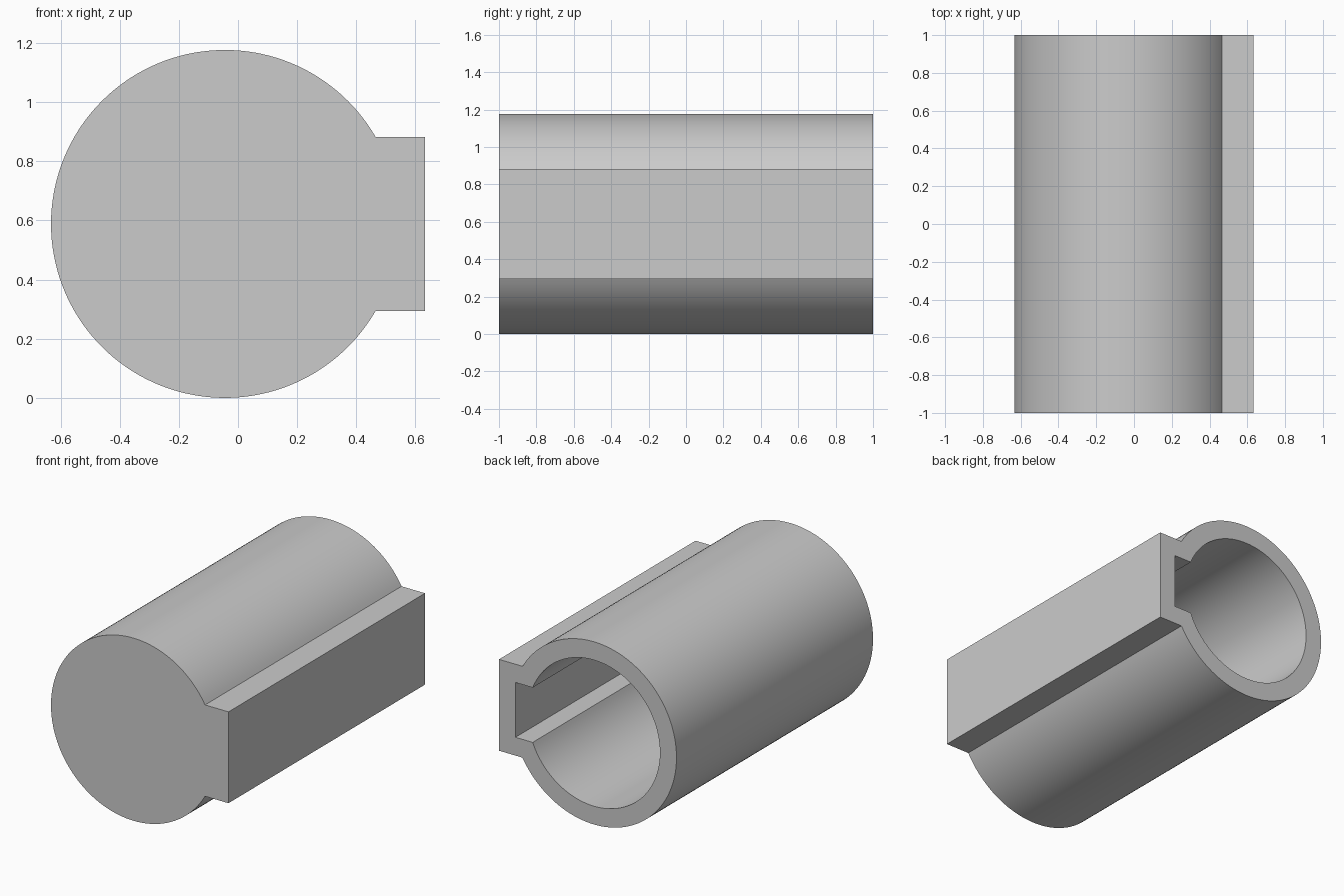
import bpy, bmesh, math

if "Cube" in bpy.data.objects:
    bpy.data.objects.remove(bpy.data.objects["Cube"])

R = 2 / 3.4            # outer tube radius
WALL = 0.2 * R         # wall thickness
CX, CZ = -0.075 * R, R  # tube axis position
BACK, FRONT = 1.0, -1.0
SEGS = 120


def keyhole(radius, half, reach):
    """Round profile with a rectangular key on the +x side."""
    a = math.asin(half / radius)
    pts = [(reach, -half), (reach, half)]
    for i in range(SEGS + 1):
        t = a + (2 * math.pi - 2 * a) * i / SEGS
        pts.append((radius * math.cos(t), radius * math.sin(t)))
    return pts


bm = bmesh.new()


def ring(profile, y):
    return [bm.verts.new((CX + x, y, CZ + z)) for x, z in profile]


def bridge(a, b):
    n = len(a)
    for i in range(n):
        j = (i + 1) % n
        bm.faces.new((a[i], a[j], b[j], b[i]))


outer = keyhole(R, 0.5 * R, 1.15 * R)
inner = keyhole(R - WALL, 0.5 * R - WALL, 1.15 * R - WALL)

# Closed front end, outer skin, open back rim, hollow inside with a floor
front_ring = ring(outer, FRONT)
back_outer = ring(outer, BACK)
back_inner = ring(inner, BACK)
floor_ring = ring(inner, FRONT + WALL)
bm.faces.new(front_ring)
bridge(front_ring, back_outer)
bridge(back_outer, back_inner)
bridge(back_inner, floor_ring)
bm.faces.new(floor_ring)
bmesh.ops.recalc_face_normals(bm, faces=bm.faces)

mesh = bpy.data.meshes.new("keyed_tube")
bm.to_mesh(mesh)
bm.free()
tube = bpy.data.objects.new("keyed_tube", mesh)
bpy.context.collection.objects.link(tube)

# Plain grey
grey = bpy.data.materials.new("plain grey")
grey.diffuse_color = (0.6, 0.6, 0.6, 1)
grey.use_nodes = True
grey.node_tree.nodes["Principled BSDF"].inputs["Base Color"].default_value = grey.diffuse_color
mesh.materials.append(grey)

# Smooth round walls, crisp edges
bpy.context.view_layer.objects.active = tube
tube.select_set(True)
bpy.ops.object.shade_smooth_by_angle(angle=math.radians(30))
